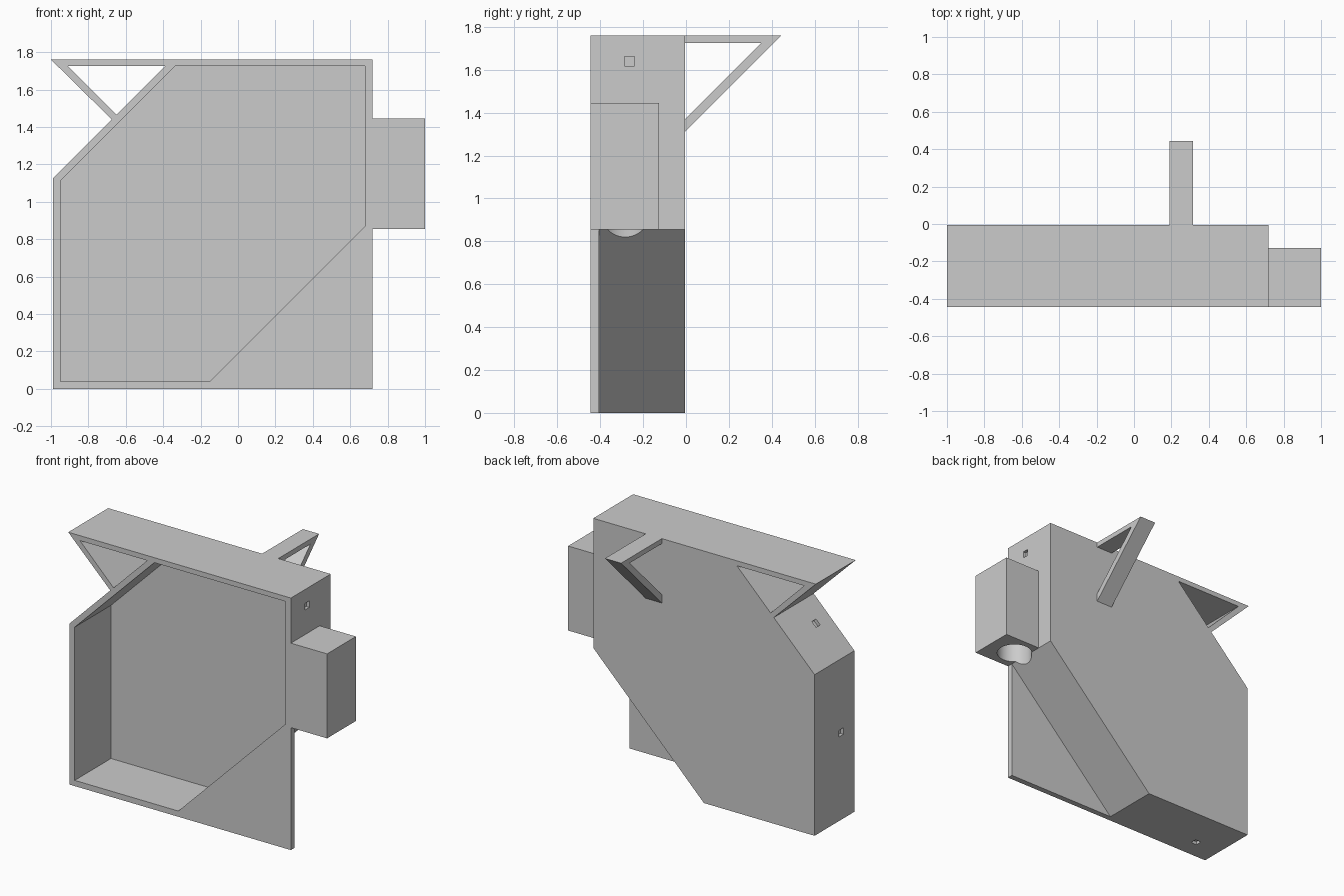
import bpy, bmesh
from math import radians
from mathutils import Matrix, Vector

if "Cube" in bpy.data.objects:
    bpy.data.objects.remove(bpy.data.objects["Cube"], do_unlink=True)

grey = bpy.data.materials.new("light_grey")
grey.use_nodes = True
grey.diffuse_color = (0.6, 0.6, 0.6, 1)
grey.node_tree.nodes["Principled BSDF"].inputs["Base Color"].default_value = grey.diffuse_color

FRONT, BACK, TOP, WALL = -0.445, -0.005, 1.76, 0.04
SIDE, LEFT, CHIN = 0.72, -0.99, 0.855


def finish(name, bm):
    bmesh.ops.recalc_face_normals(bm, faces=bm.faces)
    mesh = bpy.data.meshes.new(name)
    bm.to_mesh(mesh)
    bm.free()
    mesh.materials.append(grey)
    obj = bpy.data.objects.new(name, mesh)
    bpy.context.collection.objects.link(obj)
    return obj


def prism(name, outline, place, start, end):
    """Extrude a 2D outline; place(a, b, depth) gives the 3D point."""
    bm = bmesh.new()
    face = bm.faces.new([bm.verts.new(place(a, b, start)) for a, b in outline])
    new = bmesh.ops.extrude_face_region(bm, geom=[face])["geom"]
    shift = Vector(place(0, 0, end)) - Vector(place(0, 0, start))
    bmesh.ops.translate(bm, vec=shift, verts=[v for v in new if isinstance(v, bmesh.types.BMVert)])
    return finish(name, bm)


def along_y(a, b, d):
    return (a, d, b)


def along_x(a, b, d):
    return (d, a, b)


def bore_cutter():
    bm = bmesh.new()
    bmesh.ops.create_cone(bm, cap_ends=True, segments=48, radius1=0.115, radius2=0.115, depth=0.9,
                          matrix=Matrix.Translation((0.8, -0.283, 0.95)))
    return finish("bore_cutter", bm)


def slot_cutter(pos, tilt):
    bm = bmesh.new()
    bmesh.ops.create_cube(bm, size=0.046, matrix=Matrix.Translation(pos) @ Matrix.Rotation(radians(tilt), 4, "Y"))
    return finish("slot_cutter", bm)


def cut(obj, cutter):
    cutter.hide_render = True
    mod = obj.modifiers.new("cut", "BOOLEAN")
    mod.operation, mod.solver, mod.object = "DIFFERENCE", "EXACT", cutter
    bpy.ops.object.select_all(action="DESELECT")
    bpy.context.view_layer.objects.active = obj
    obj.select_set(True)
    bpy.ops.object.modifier_apply(modifier=mod.name)
    bpy.data.objects.remove(cutter, do_unlink=True)


# Tray shell, open at the front
shell = prism("tray_shell", [(LEFT, 0), (LEFT, 1.125), (-0.355, TOP), (SIDE, TOP), (SIDE, CHIN), (-0.135, 0)],
              along_y, FRONT, BACK)
cavity = prism("cavity_cutter", [(-0.95, WALL), (-0.95, 1.11), (-0.335, 1.725), (0.68, 1.725), (0.68, 0.87), (-0.15, WALL)],
               along_y, FRONT - 0.1, BACK - WALL)
cut(shell, cavity)

# Shallow square slots in the outer walls
for pos, tilt in (((SIDE, -0.264, 1.64), 0), ((LEFT, -0.3, 0.61), 0),
                  ((-0.795, -0.3, 1.32), 45), ((-0.79, -0.3, 0), 0)):
    cut(shell, slot_cutter(pos, tilt))
cut(shell, bore_cutter())

# Thin corner plate under the sloping wall
prism("corner_plate", [(-0.135, 0), (SIDE, CHIN), (SIDE, 0)], along_y, FRONT, FRONT + WALL)

# Side block with a round bore opening downwards
block = prism("side_block", [(SIDE, CHIN), (1, CHIN), (1, 1.445), (SIDE, 1.445)], along_y, FRONT, -0.127)
cut(block, bore_cutter())

# Triangular bracket on the sloping shoulder
prism("shoulder_bracket", [(-1, TOP), (-0.355, TOP), (-0.39, 1.725), (-0.91, 1.725), (-0.65, 1.465), (-0.675, 1.44)],
      along_y, FRONT, BACK)

# Triangular hook on the back
prism("back_hook", [(BACK, TOP), (0.445, TOP), (BACK, 1.31), (BACK, 1.37), (0.35, 1.725), (BACK, 1.725)],
      along_x, 0.19, 0.315)

# Smooth only the round bore
for obj in (shell, block):
    bpy.ops.object.select_all(action="DESELECT")
    bpy.context.view_layer.objects.active = obj
    obj.select_set(True)
    bpy.ops.object.shade_smooth_by_angle(angle=radians(30))
